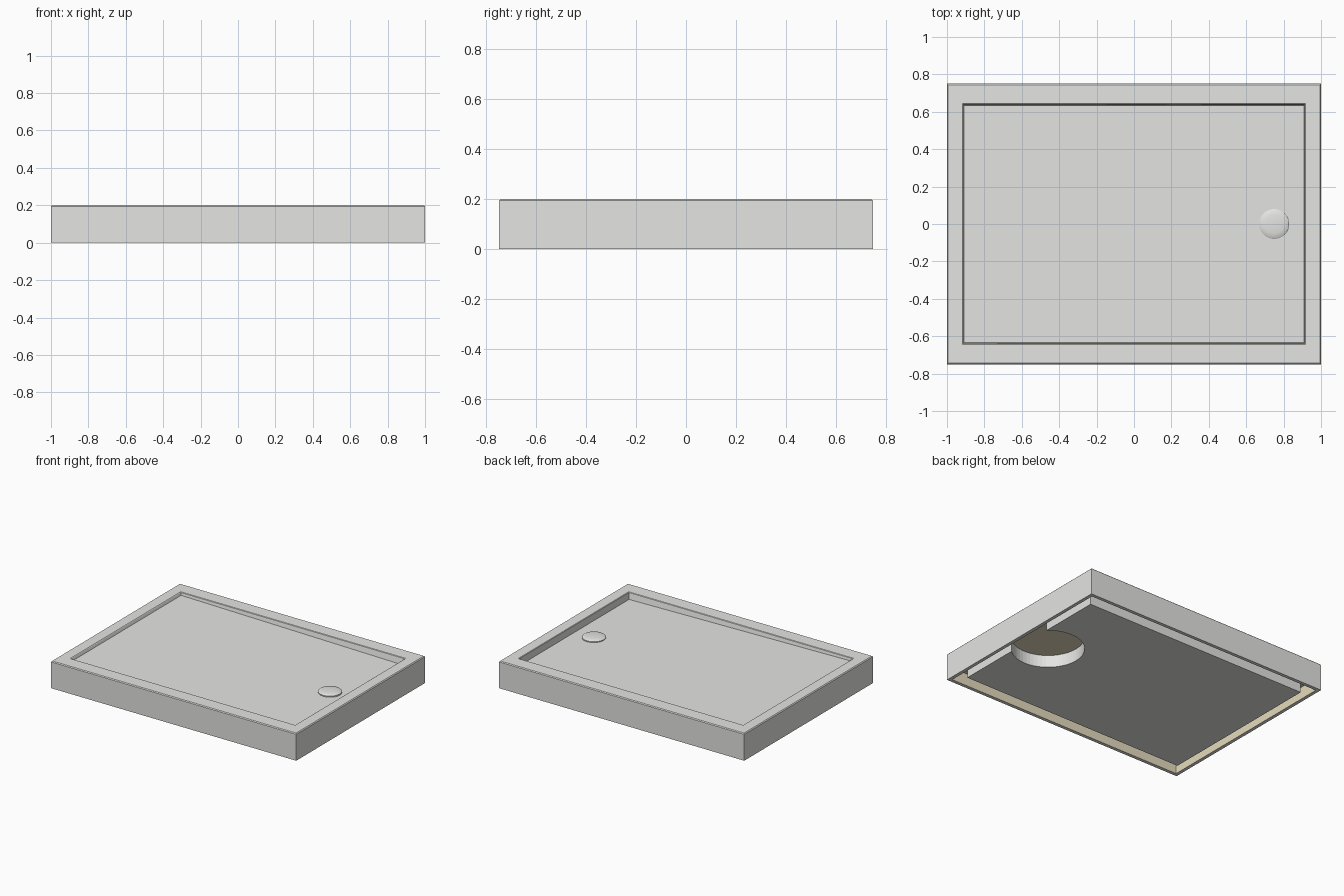
import bpy, bmesh, math

cube = bpy.data.objects.get("Cube")
if cube:
    bpy.data.objects.remove(cube, do_unlink=True)


def material(name, rgb):
    m = bpy.data.materials.new(name)
    m.use_nodes = True
    m.diffuse_color = (*rgb, 1)
    m.node_tree.nodes["Principled BSDF"].inputs["Base Color"].default_value = (*rgb, 1)
    return m


grey = material("light grey", (0.78, 0.78, 0.76))
tan = material("tan backing", (0.78, 0.71, 0.51))


def finish(name, bm, mats):
    bmesh.ops.recalc_face_normals(bm, faces=bm.faces[:])
    mesh = bpy.data.meshes.new(name)
    bm.to_mesh(mesh)
    bm.free()
    for m in mats:
        mesh.materials.append(m)
    obj = bpy.data.objects.new(name, mesh)
    bpy.context.collection.objects.link(obj)
    return obj


def loft(bm, rings):
    """Bridge consecutive closed rings and cap both ends."""
    loops = [[bm.verts.new(p) for p in ring] for ring in rings]
    for a, b in zip(loops, loops[1:]):
        for i in range(len(a)):
            j = (i + 1) % len(a)
            bm.faces.new((a[i], a[j], b[j], b[i]))
    bm.faces.new(loops[0])
    bm.faces.new(loops[-1])


def rectangle(hx, hy, z, slope=0.0):
    return [(sx * hx, sy * hy, z - slope * sx)
            for sx, sy in ((-1, -1), (1, -1), (1, 1), (-1, 1))]


# Tray shell: hollow underside, skirt, rim and floor falling to the drain
UNDER = 0.09
bm = bmesh.new()
loft(bm, [
    rectangle(0.975, 0.725, UNDER),
    rectangle(0.975, 0.725, 0),
    rectangle(1, 0.75, 0),
    rectangle(1, 0.75, 0.194),
    rectangle(0.994, 0.744, 0.2),
    rectangle(0.918, 0.644, 0.2),
    rectangle(0.914, 0.64, 0.197),
    rectangle(0.908, 0.634, 0.165, 0.015),
])
bm.normal_update()
for f in bm.faces:
    # Inner skirt and ceiling of the hollow side
    if all(abs(v.co.x) < 0.98 and v.co.z < 0.1 for v in f.verts):
        f.material_index = 1
finish("tray_shell", bm, [grey, tan])

# Support slab with a round drain bite through its end
DRAIN_X, BITE = 0.75, 0.245
half_x, half_y = 0.915, 0.64
open_angle = math.acos((half_x - DRAIN_X) / BITE)
steps = 40
arc = []
for i in range(steps + 1):
    a = open_angle + (2 * math.pi - 2 * open_angle) * i / steps
    arc.append((DRAIN_X + BITE * math.cos(a), BITE * math.sin(a)))
outline = [(half_x, half_y), (-half_x, half_y), (-half_x, -half_y), (half_x, -half_y)]
outline += arc[::-1]
bm = bmesh.new()
loft(bm, [[(x, y, z) for x, y in outline] for z in (0, UNDER)])
finish("support_slab", bm, [grey])

# Domed drain cover
bm = bmesh.new()
loft(bm, [[(DRAIN_X + r * math.cos(math.tau * i / 48), r * math.sin(math.tau * i / 48), z)
           for i in range(48)]
          for r, z in ((0.08, 0.14), (0.08, 0.16), (0.074, 0.164), (0.05, 0.168), (0.02, 0.17))])
cover = finish("drain_cover", bm, [grey])
bpy.ops.object.select_all(action="DESELECT")
cover.select_set(True)
bpy.context.view_layer.objects.active = cover
bpy.ops.object.shade_smooth_by_angle(angle=math.radians(40))
